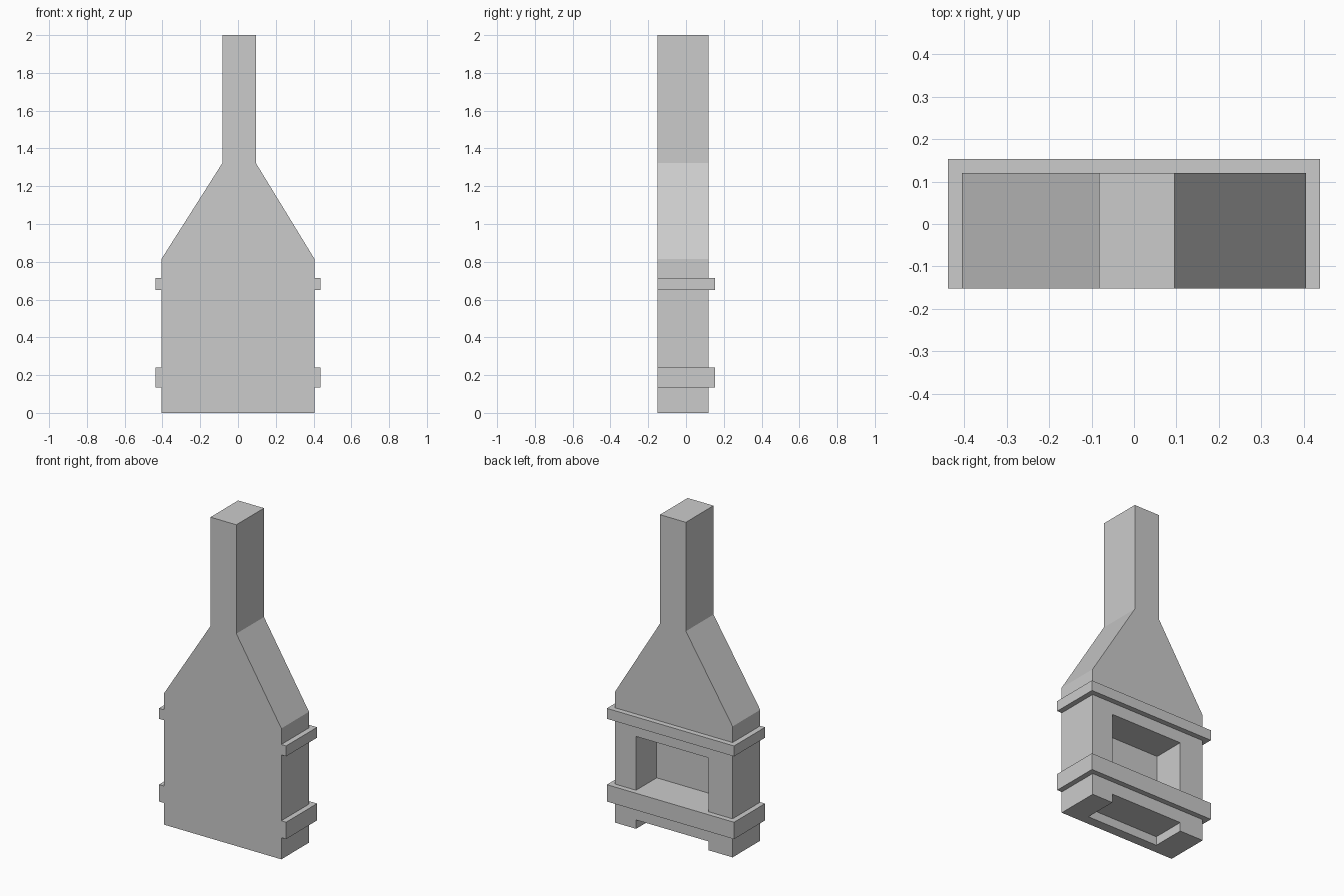
import bpy
import bmesh
from mathutils import Vector

cube = bpy.data.objects.get("Cube")
if cube:
    bpy.data.objects.remove(cube, do_unlink=True)

stone = bpy.data.materials.new("grey_stone")
stone.use_nodes = True
stone.diffuse_color = (0.6, 0.6, 0.6, 1)
stone.node_tree.nodes["Principled BSDF"].inputs["Base Color"].default_value = (0.6, 0.6, 0.6, 1)

FRONT, BACK = -0.152, 0.12
SIDE = 0.405


def prism(name, points, offset):
    """Extrude a flat outline along an offset."""
    bm = bmesh.new()
    face = bm.faces.new([bm.verts.new(p) for p in points])
    grown = bmesh.ops.extrude_face_region(bm, geom=[face])["geom"]
    moved = [v for v in grown if isinstance(v, bmesh.types.BMVert)]
    bmesh.ops.translate(bm, verts=moved, vec=Vector(offset))
    bmesh.ops.recalc_face_normals(bm, faces=bm.faces)
    mesh = bpy.data.meshes.new(name)
    bm.to_mesh(mesh)
    bm.free()
    mesh.materials.append(stone)
    obj = bpy.data.objects.new(name, mesh)
    bpy.context.collection.objects.link(obj)
    return obj


def cut_recess(target, x0, x1, y0, z0, z1):
    """Cut a rectangular recess into the back of the target."""
    outline = [(x0, y0, z0), (x1, y0, z0), (x1, y0, z1), (x0, y0, z1)]
    cutter = prism("recess_cutter", outline, (0, BACK - y0 + 0.1, 0))
    cutter.hide_render = True
    mod = target.modifiers.new("recess", "BOOLEAN")
    mod.operation = "DIFFERENCE"
    mod.solver = "EXACT"
    mod.object = cutter
    bpy.context.view_layer.objects.active = target
    bpy.ops.object.modifier_apply(modifier=mod.name)
    bpy.data.objects.remove(cutter, do_unlink=True)


# Body with tapering hood and chimney
profile = [(-SIDE, 0), (SIDE, 0), (SIDE, 0.815), (0.095, 1.322),
           (0.095, 2), (-0.083, 2), (-0.083, 1.322), (-SIDE, 0.815)]
body = prism("fireplace_body", [(x, FRONT, z) for x, z in profile],
             (0, BACK - FRONT, 0))

# Hearth opening and the gap between the feet
cut_recess(body, -0.24, 0.26, -0.083, 0.24, 0.575)
cut_recess(body, -0.24, 0.26, -0.09, -0.1, 0.055)

# Ledges wrapping both sides and the back
rim, edge = 0.438, 0.153
wrap = [(-rim, FRONT), (-SIDE, FRONT), (-SIDE, BACK), (SIDE, BACK),
        (SIDE, FRONT), (rim, FRONT), (rim, edge), (-rim, edge)]
for name, low, high in (("hearth_ledge", 0.135, 0.24), ("mantel_ledge", 0.65, 0.715)):
    prism(name, [(x, y, low) for x, y in wrap], (0, 0, high - low))
